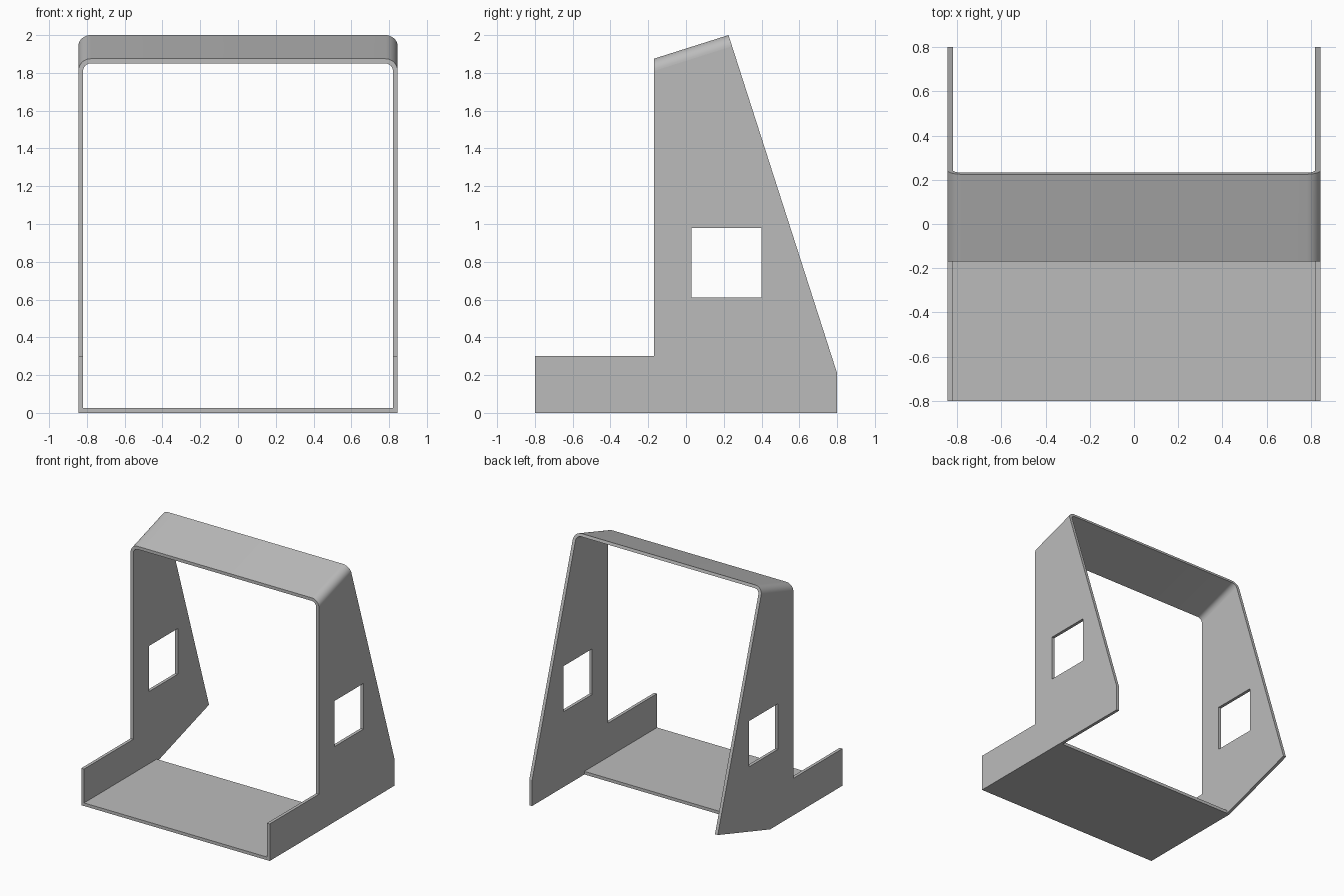
import bpy, bmesh, math
from mathutils import Vector

cube = bpy.data.objects.get("Cube")
if cube:
    bpy.data.objects.remove(cube, do_unlink=True)

HALF, THICK = 0.845, 0.025      # half width, sheet thickness
FRONT_Y, FRONT_TOP = -0.17, 1.875
BEND = 0.065                    # outer bend radius
PEAK = Vector((0.225, 2.0))
FOOT = Vector((0.8, 0.21))
RISE = (PEAK.y - FRONT_TOP) / (PEAK.x - FRONT_Y)
LEAN = (FOOT.x - PEAK.x) / (PEAK.y - FOOT.y)
FLOOR_BACK = 0.13

grey = bpy.data.materials.new("sheet_grey")
grey.use_nodes = True
colour = (0.5, 0.5, 0.5, 1)
grey.diffuse_color = colour
grey.node_tree.nodes["Principled BSDF"].inputs["Base Color"].default_value = colour


def finish(name, bm):
    bmesh.ops.recalc_face_normals(bm, faces=bm.faces[:])
    mesh = bpy.data.meshes.new(name)
    bm.to_mesh(mesh)
    bm.free()
    mesh.materials.append(grey)
    obj = bpy.data.objects.new(name, mesh)
    bpy.context.collection.objects.link(obj)
    return obj


def back_point(height):
    """Where a line rising from the front at this height meets the leaning back edge."""
    y = (PEAK.x + LEAN * (PEAK.y - height + RISE * FRONT_Y)) / (1 + LEAN * RISE)
    return y, height + RISE * (y - FRONT_Y)


def side_panel(name, x_inner, x_outer, heel):
    """Flat side sheet with a square window."""
    bend_start = FRONT_TOP - BEND
    outline = [(-0.8, 0), *heel, tuple(FOOT), back_point(bend_start),
               (FRONT_Y, bend_start), (FRONT_Y, 0.3), (-0.8, 0.3)]
    window = [(0.03, 0.61), (0.4, 0.61), (0.4, 0.98), (0.03, 0.98)]
    bm = bmesh.new()
    edges = []
    for loop in (outline, window):
        verts = [bm.verts.new((x_inner, y, z)) for y, z in loop]
        edges += [bm.edges.new((v, verts[i - 1])) for i, v in enumerate(verts)]
    bmesh.ops.triangle_fill(bm, edges=edges, use_beauty=True, normal=(1, 0, 0))
    ext = bmesh.ops.extrude_face_region(bm, geom=bm.faces[:], use_keep_orig=True)
    moved = [g for g in ext["geom"] if isinstance(g, bmesh.types.BMVert)]
    bmesh.ops.translate(bm, verts=moved, vec=(x_outer - x_inner, 0, 0))
    finish(name, bm)


# Side panels: one has a square heel, the other a cut-away heel
side_panel("left_panel", HALF - THICK, HALF, [(0.8, 0)])
side_panel("right_panel", THICK - HALF, -HALF, [(FLOOR_BACK, 0)])

# Floor plate between the panels
bm = bmesh.new()
bmesh.ops.create_cube(bm, size=1)
for v in bm.verts:
    v.co = (v.co.x * 2 * (HALF - THICK),
            FLOOR_BACK if v.co.y > 0 else -0.8,
            THICK if v.co.z > 0 else 0)
finish("floor_plate", bm)


def arch_line(radius):
    """Half-round corners joined by a straight run, as (x, height)."""
    steps = 10
    cx, cz = HALF - BEND, FRONT_TOP - BEND
    right = [(cx + radius * math.cos(a), cz + radius * math.sin(a))
             for a in (math.pi / 2 * i / steps for i in range(steps + 1))]
    return right + [(-x, z) for x, z in reversed(right)]


# Sloping top band with rounded bends
bm = bmesh.new()
rows = []
for x_o, h_o, x_i, h_i in [(*o, *i) for o, i in zip(arch_line(BEND), arch_line(BEND - THICK))]:
    section = [(x_o, FRONT_Y, h_o), (x_o, *back_point(h_o)),
               (x_i, *back_point(h_i)), (x_i, FRONT_Y, h_i)]
    rows.append([bm.verts.new(p) for p in section])
for a, b in zip(rows, rows[1:]):
    for k in range(4):
        bm.faces.new((a[k], a[k - 1], b[k - 1], b[k]))
band = finish("top_band", bm)
bpy.ops.object.select_all(action="DESELECT")
band.select_set(True)
bpy.context.view_layer.objects.active = band
bpy.ops.object.shade_smooth_by_angle(angle=math.radians(30))
